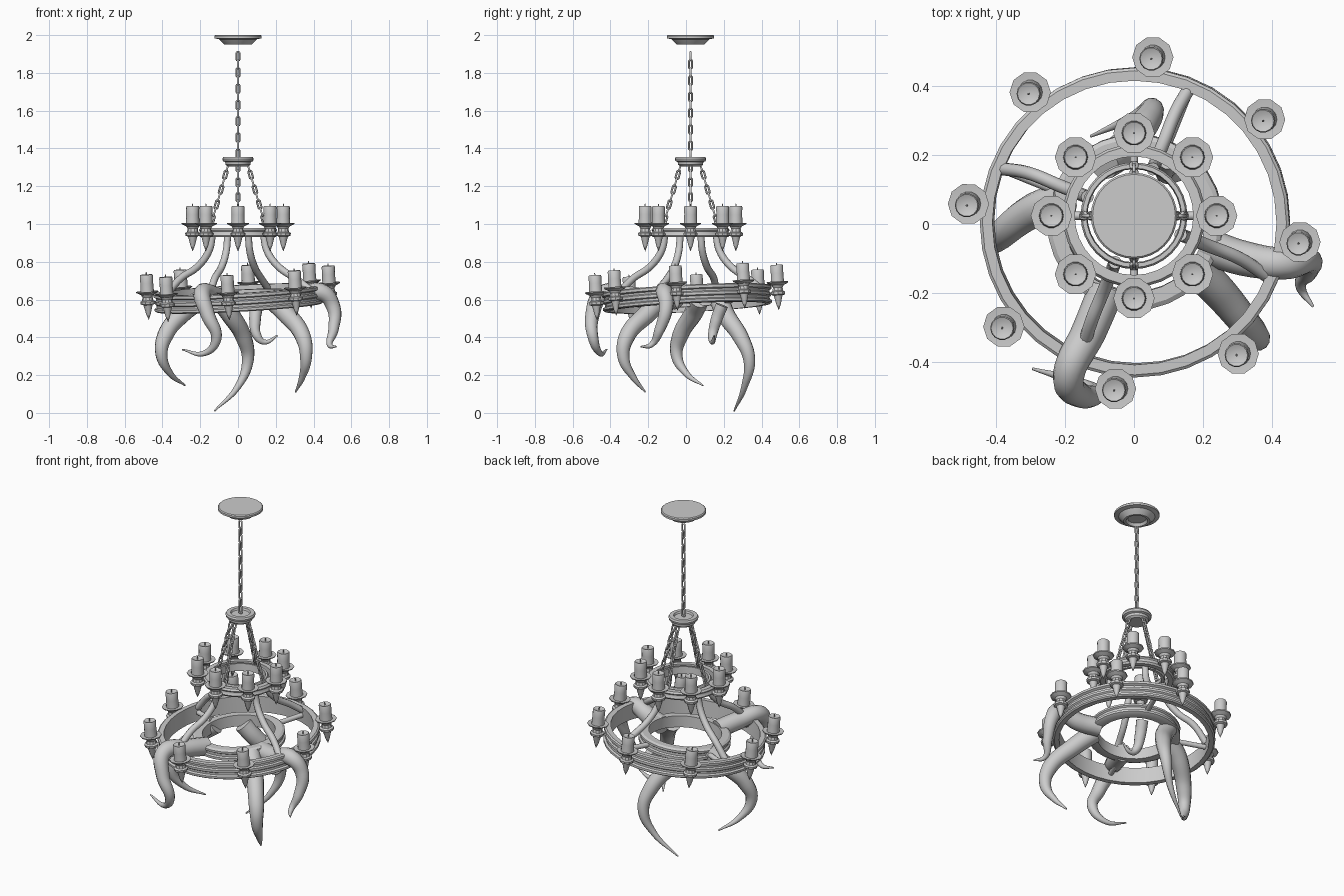
import bpy, bmesh, math
from mathutils import Matrix, Vector

if "Cube" in bpy.data.objects:
    bpy.data.objects.remove(bpy.data.objects["Cube"])

CY = 0.024                                   # the hanging axis sits slightly behind centre
TOP = Matrix.Translation((0, CY, 0))
N = Vector((-0.055, -0.05, 1)).normalized()  # normal of the tilted lower tier
TILT = Matrix.Translation((0.004, 0.006, 0.605)) @ Vector((0, 0, 1)).rotation_difference(N).to_matrix().to_4x4()


def finish(name, me, angle=35):
    me.shade_smooth()
    me.set_sharp_from_angle(angle=math.radians(angle))
    ob = bpy.data.objects.new(name, me)
    bpy.context.collection.objects.link(ob)
    return ob


def lathe(name, prof, seg, mat=Matrix(), closed=False, angle=35):
    """Revolve (radius, z) points about z; closed joins last point to first."""
    bm = bmesh.new()
    rings = []
    for r, z in prof:
        if r < 1e-5:
            rings.append([bm.verts.new((0, 0, z))] * seg)
        else:
            rings.append([bm.verts.new((r * math.cos(2 * math.pi * i / seg),
                                        r * math.sin(2 * math.pi * i / seg), z)) for i in range(seg)])
    pairs = list(zip(rings, rings[1:])) + ([(rings[-1], rings[0])] if closed else [])
    for a, b in pairs:
        for i in range(seg):
            j = (i + 1) % seg
            vs = list(dict.fromkeys([a[i], a[j], b[j], b[i]]))
            if len(vs) > 2:
                bm.faces.new(vs)
    bmesh.ops.recalc_face_normals(bm, faces=bm.faces)
    bm.transform(mat)
    me = bpy.data.meshes.new(name)
    bm.to_mesh(me)
    bm.free()
    return finish(name, me, angle)


def tube(name, pts, radii, bevel=1.0, res=6, sides=3, mat=Matrix(), cyclic=False):
    """Smooth tapered tube through the points."""
    cu = bpy.data.curves.new(name, 'CURVE')
    cu.dimensions = '3D'
    cu.bevel_depth = bevel
    cu.bevel_resolution = sides
    cu.resolution_u = res
    cu.use_fill_caps = not cyclic
    sp = cu.splines.new('BEZIER')
    sp.bezier_points.add(len(pts) - 1)
    sp.use_cyclic_u = cyclic
    for bp, p, r in zip(sp.bezier_points, pts, radii):
        bp.co = p
        bp.radius = r
        bp.handle_left_type = bp.handle_right_type = 'AUTO'
    tmp = bpy.data.objects.new(name + "_tmp", cu)
    bpy.context.collection.objects.link(tmp)
    bpy.context.view_layer.update()
    me = bpy.data.meshes.new_from_object(tmp.evaluated_get(bpy.context.evaluated_depsgraph_get()))
    bpy.data.objects.remove(tmp)
    me.transform(mat)
    return finish(name, me, 50)


# chain link, reused for all chains
def link_mesh(length=0.056, width=0.028, wire=0.0055, n=12, m=6):
    bm = bmesh.new()
    r, s = width / 2 - wire, (length - width) / 2
    grid = []
    for i in range(n):
        a = 2 * math.pi * (i + 0.5) / n
        d = Vector((math.cos(a), 0, math.sin(a)))
        c = d * r + Vector((0, 0, s if d.z > 0 else -s))
        grid.append([bm.verts.new(c + d * wire * math.cos(2 * math.pi * k / m)
                     + Vector((0, 1, 0)) * wire * math.sin(2 * math.pi * k / m)) for k in range(m)])
    for i in range(n):
        for k in range(m):
            a, b = grid[i], grid[(i + 1) % n]
            bm.faces.new((a[k], a[(k + 1) % m], b[(k + 1) % m], b[k]))
    bmesh.ops.recalc_face_normals(bm, faces=bm.faces)
    me = bpy.data.meshes.new("chain_link")
    bm.to_mesh(me)
    bm.free()
    me.shade_smooth()
    return me


LINK = link_mesh()


def chain(name, a, b, count):
    a, b = Vector(a), Vector(b)
    rot = (b - a).to_track_quat('Z', 'Y').to_matrix().to_4x4()
    for i in range(count):
        ob = bpy.data.objects.new(f"{name}_link_{i}", LINK)
        ob.matrix_world = (Matrix.Translation(a.lerp(b, (i + 0.5) / count)) @ rot
                           @ Matrix.Rotation(math.pi / 2 * (i % 2), 4, 'Z'))
        bpy.context.collection.objects.link(ob)


# ceiling plate, hub and chains
lathe("ceiling_plate", [(0, 2), (.12, 2), (.125, 1.995), (.125, 1.983), (.10, 1.978), (.095, 1.972),
                        (.073, 1.95), (.06, 1.95), (.05, 1.965), (0, 1.965)], 32, TOP)
lathe("chain_hub", [(0, 1.345), (.05, 1.345), (.055, 1.355), (.078, 1.355), (.083, 1.345), (.08, 1.333),
                    (.068, 1.328), (.066, 1.314), (.055, 1.305), (0, 1.305)], 24, TOP)
chain("main_chain", (0, CY, 1.91), (0, CY, 1.35), 13)
for k in range(4):
    c, s = math.cos(k * math.pi / 2), math.sin(k * math.pi / 2)
    chain(f"side_chain_{k}", (.05 * c, .05 * s + CY, 1.32), (.152 * c, .152 * s + CY, .965), 9)

# upper rings
lathe("upper_inner_ring", [(.135, .935), (.152, .935), (.155, .945), (.155, .97), (.15, .978), (.138, .978)],
      32, TOP, True)
lathe("upper_outer_ring", [(.172, .93), (.2, .93), (.207, .94), (.202, .948), (.202, .96), (.207, .967),
                           (.2, .978), (.172, .978)], 32, TOP, True)
for k in range(4):
    tube(f"upper_ring_bridge_{k}", [(.14, 0, .95), (.19, 0, .95)], [1, 1], .012,
         mat=TOP @ Matrix.Rotation(k * math.pi / 2, 4, 'Z'))

# lower tilted rings
lathe("lower_outer_ring", [(.413, -.048), (.44, -.048), (.448, -.042), (.448, -.03), (.437, -.024),
                           (.437, -.012), (.445, -.006), (.445, .008), (.437, .014), (.437, .024),
                           (.45, .03), (.45, .044), (.442, .05), (.413, .05)], 36, TILT, True, 30)
lathe("lower_inner_ring", [(.202, -.032), (.24, -.032), (.255, -.024), (.255, -.01), (.246, -.004),
                           (.246, .01), (.255, .016), (.255, .028), (.242, .036), (.202, .036)],
      32, TILT, True, 30)


# candle and its spiked holder; z = 0 is the dish
def candle(name, mat):
    lathe(name + "_holder", [(0, -.145), (.012, -.115), (.022, -.075), (.025, -.066), (.038, -.062),
                             (.04, -.048), (.03, -.042), (.027, -.025), (.034, -.012), (.058, .0),
                             (.06, .006), (.04, .004), (0, .004)], 10, mat)
    lathe(name + "_wax", [(0, .0), (.036, .0), (.034, .05), (.035, .088), (.032, .095), (.02, .09),
                          (0, .088)], 14, mat, angle=45)
    lathe(name + "_wick", [(.003, .085), (.003, .106), (0, .108)], 6, mat)


for k in range(8):
    a = math.radians(45 * k)
    candle(f"upper_candle_{k}", TOP @ Matrix.Translation((.24 * math.cos(a), .24 * math.sin(a), 1.0)))
    a -= math.radians(6.5)
    candle(f"lower_candle_{k}", TILT @ Matrix.Translation((.485 * math.cos(a), .485 * math.sin(a), .056)))

# curved struts between the tiers, and flat spokes between the lower rings
for k in range(4):
    a = math.radians(68 + 90 * k)
    d = Vector((math.cos(a), math.sin(a), 0))
    end = TILT @ (d * .415 + Vector((0, 0, .03)))
    o = Vector((0, CY, 0))
    tube(f"strut_{k}", [o + d * .146 + Vector((0, 0, .945)), o + d * .165 + Vector((0, 0, .86)),
                        o + d * .23 + Vector((0, 0, .775)), o + d * .33 + Vector((0, 0, .71)), end],
         [1, 1, 1, 1, 1], .019)
    tube(f"spoke_{k}", [d * .235, d * .425], [1, 1], .015, mat=TILT)

# tentacles, root to tip
TENTACLES = {
    "left": [(-.2, .07, .6), (-.29, .04, .53), (-.385, -.03, .41), (-.405, -.05, .31), (-.36, 0, .21),
             (-.28, .09, .145)],
    "front": [(-.08, -.19, .6), (-.13, -.31, .62), (-.19, -.44, .63), (-.16, -.495, .52), (-.115, -.49, .39),
              (-.18, -.455, .315), (-.295, -.42, .335)],
    "back": [(-.09, .18, .59), (-.04, .21, .52), (.03, .29, .4), (.052, .335, .28), (.0, .31, .14),
             (-.125, .255, .01)],
    "front_right": [(.18, -.13, .6), (.25, -.2, .53), (.345, -.315, .40), (.36, -.33, .29), (.34, -.28, .19),
                    (.305, -.215, .11)],
    "right": [(.2, -.06, .6), (.32, -.1, .61), (.44, -.115, .64), (.505, -.105, .56), (.505, -.14, .44),
              (.485, -.185, .36), (.52, -.24, .35)],
    "small_inner": [(.1, .19, .57), (.09, .16, .49), (.1, .14, .41), (.14, .14, .375), (.21, .15, .41)],
}
for name, pts in TENTACLES.items():
    n = len(pts) - 1
    base = .034 if name == "small_inner" else .053
    radii = [max(.004, base * (1 - (i / n) ** 1.8)) for i in range(n + 1)]
    tube("tentacle_" + name, pts, radii, 1.0, 8, 4)
